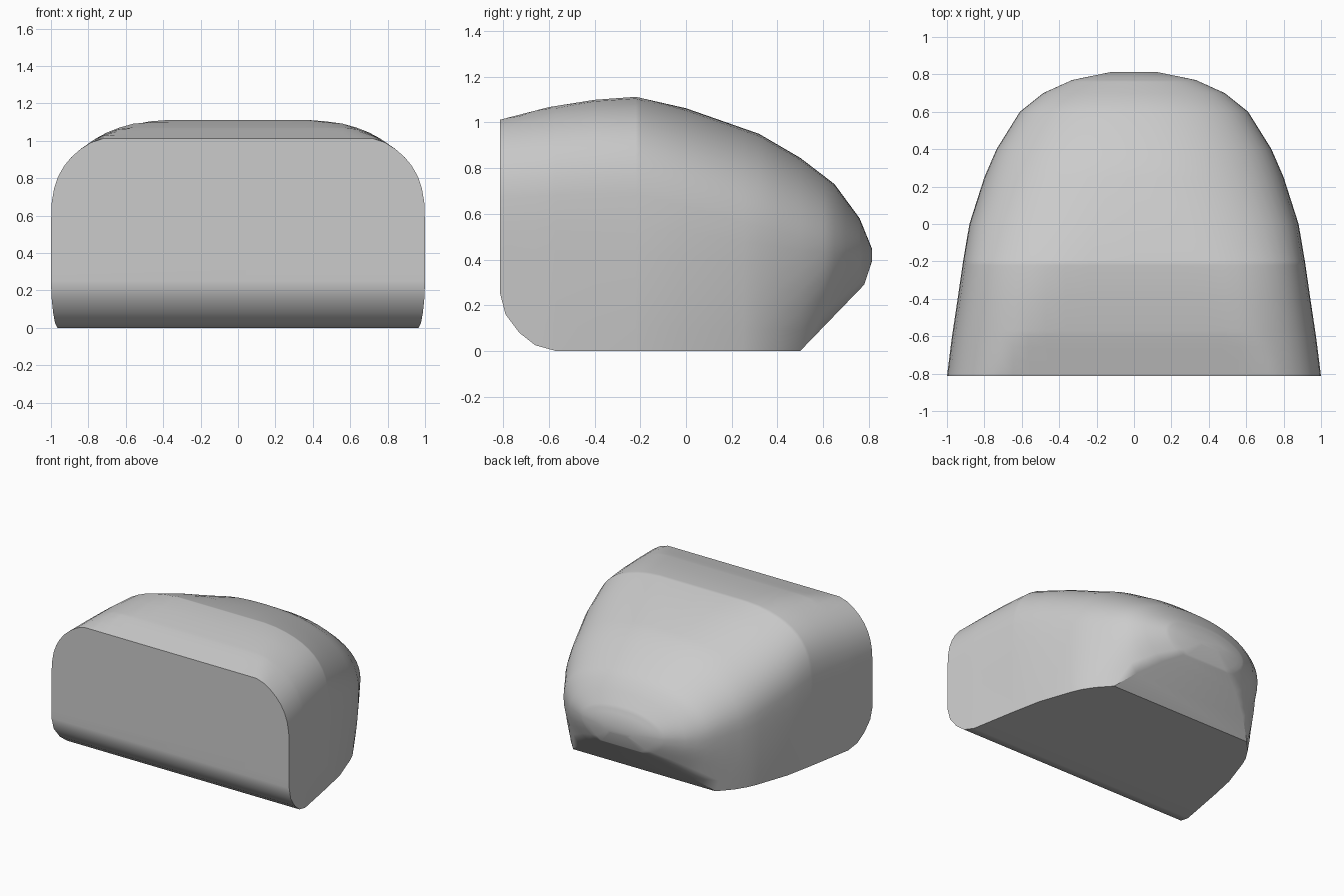
import bpy
import bmesh
from math import sin, cos, pi

cube = bpy.data.objects.get("Cube")
if cube:
    bpy.data.objects.remove(cube)

# Outlines along the depth axis: (y, value)
TOP = [(-.813, 1.012), (-.6, 1.067), (-.4, 1.099), (-.22, 1.112), (0, 1.062), (.32, .95),
       (.5, .845), (.65, .73), (.76, .58), (.813, .45)]
DOME = [(-.813, 1.11), (-.4, 1.13), (-.22, 1.125)] + TOP[4:]
HALF_WIDTH = [(-.813, 1), (-.6, .973), (-.4, .943), (-.2, .914), (0, .88), (.25, .8),
              (.4, .735), (.6, .61), (.7, .485), (.77, .33), (.813, .12)]
BOTTOM = [(-.813, .25), (-.79, .16), (-.73, .08), (-.66, .025), (-.57, 0), (.5, 0),
          (.78, .29), (.813, .39)]
WAIST = [(-.813, .55), (0, .52), (.5, .44), (.813, .42)]
ROUNDNESS = [(-.813, 2.9), (-.22, 3.3), (0, 2.8), (.2, 2.45), (.6, 2.2), (.813, 2)]
FOOT = [(-.813, 1), (-.5, .995), (.35, .96), (.5, .89), (.7, .68), (.813, .55)]


def at(table, y):
    """Linear lookup in an outline."""
    for (y0, v0), (y1, v1) in zip(table, table[1:]):
        if y <= y1:
            return v0 + (v1 - v0) * (y - y0) / (y1 - y0)
    return table[-1][1]


def section(y, arc=28, wall=5):
    """Cross-section: dome cut flat at the top, near-upright walls below."""
    w, top, dome, low = (at(t, y) for t in (HALF_WIDTH, TOP, DOME, BOTTOM))
    mid, power, foot = at(WAIST, y), 2 / at(ROUNDNESS, y), at(FOOT, y)
    half = []
    for i in range(wall):
        s = 1 - i / wall
        half.append((w * (foot + (1 - foot) * (1 - s * s)), mid + (low - mid) * s))
    for i in range(arc // 2):
        a = pi * i / arc
        half.append((w * cos(a) ** power, min(top, mid + (dome - mid) * sin(a) ** power)))
    ring = half + [(0, top)] + [(-x, z) for x, z in reversed(half)]
    return [(x, y, z) for x, z in ring]


# Body: sections skinned from the flat front to the rounded back
stations = sorted({y for table in (TOP, HALF_WIDTH, BOTTOM) for y, _ in table})
bm = bmesh.new()
rings = [[bm.verts.new(p) for p in section(y)] for y in stations]
for a, b in zip(rings, rings[1:]):
    for i in range(len(a)):
        j = (i + 1) % len(a)
        bm.faces.new((a[i], a[j], b[j], b[i]))
bm.faces.new(rings[0])
bm.faces.new(rings[-1])
bmesh.ops.recalc_face_normals(bm, faces=bm.faces)
mesh = bpy.data.meshes.new("body")
bm.to_mesh(mesh)
bm.free()
body = bpy.data.objects.new("body", mesh)
bpy.context.collection.objects.link(body)

# Plain grey finish
grey = bpy.data.materials.new("mid_grey")
grey.use_nodes = True
grey.diffuse_color = (.6, .6, .6, 1)
grey.node_tree.nodes["Principled BSDF"].inputs["Base Color"].default_value = (.6, .6, .6, 1)
mesh.materials.append(grey)

# Smooth shading with crisp borders on the front and underside
bpy.ops.object.select_all(action='DESELECT')
body.select_set(True)
bpy.context.view_layer.objects.active = body
bpy.ops.object.shade_smooth_by_angle(angle=pi / 5)
normals = body.modifiers.new("even_normals", 'WEIGHTED_NORMAL')
normals.keep_sharp = True
